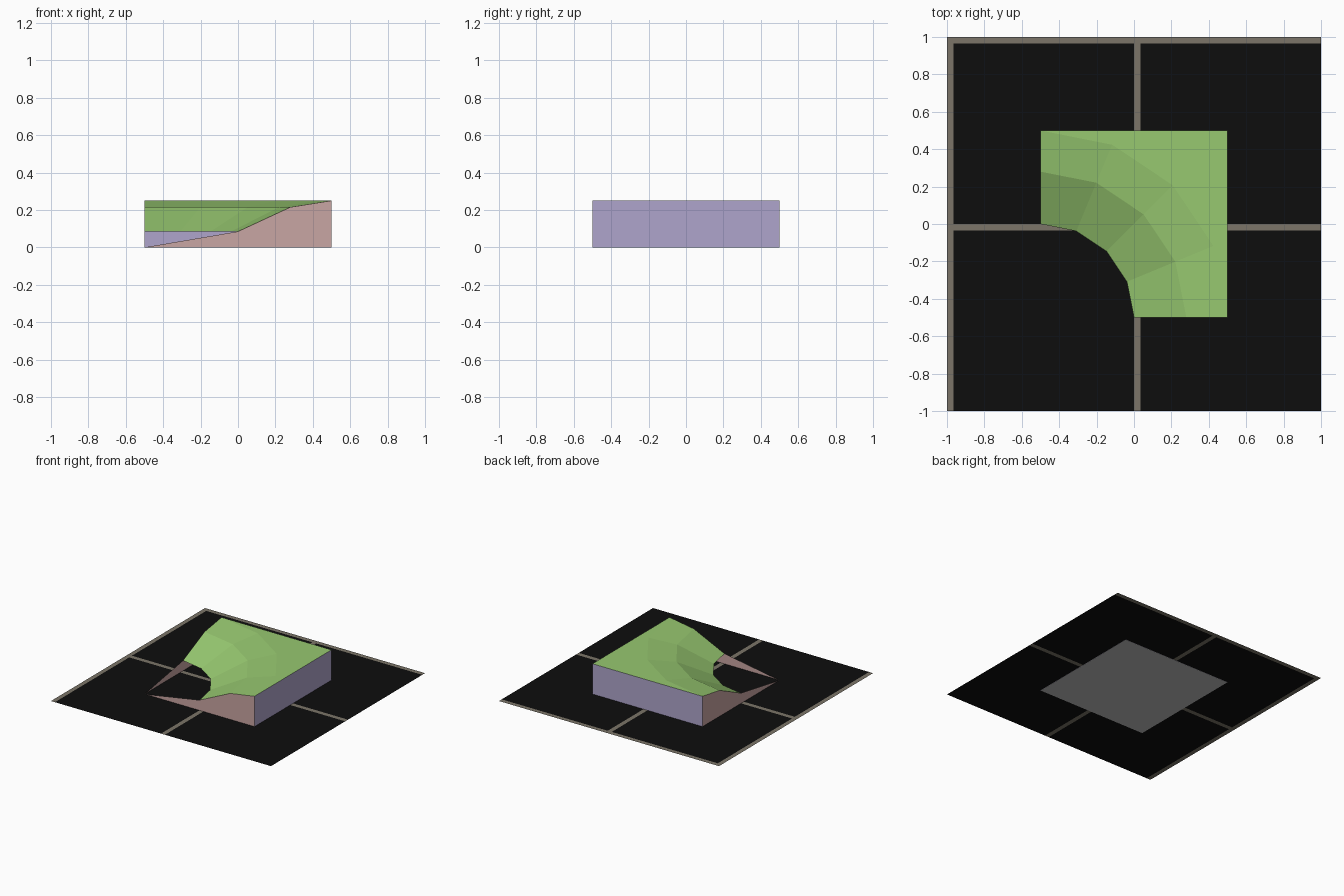
import bpy, math

if "Cube" in bpy.data.objects:
    bpy.data.objects.remove(bpy.data.objects["Cube"])


def srgb(r, g, b):
    f = lambda c: c / 12.92 if c <= 0.04045 else ((c + 0.055) / 1.055) ** 2.4
    return tuple(f(c / 255) for c in (r, g, b)) + (1,)


def material(name, rgb):
    m = bpy.data.materials.new(name)
    m.diffuse_color = srgb(*rgb)
    m.use_nodes = True
    m.node_tree.nodes["Principled BSDF"].inputs["Base Color"].default_value = m.diffuse_color
    return m


black = material("black panel", (13, 13, 13))
tan = material("tan stripe", (124, 117, 104))
green = material("green top", (151, 200, 112))
pink = material("pink side", (201, 166, 163))
lavender = material("lavender side", (175, 165, 204))
gray = material("gray base", (190, 190, 190))


def add(name, verts, faces, mats, rule=None):
    me = bpy.data.meshes.new(name)
    me.from_pydata(verts, [], faces)
    for m in mats:
        me.materials.append(m)
    if rule:
        for i, p in enumerate(me.polygons):
            p.material_index = rule(p.center)
    ob = bpy.data.objects.new(name, me)
    bpy.context.collection.objects.link(ob)
    return ob


# Ground sheet: four black panels, each with a stripe on its left and back edge
S, G = 0.036, 0.001
xs = [-1, -1 + S, 0, S, 1]
ys = [-1, -S, 0, 1 - S, 1]
add("ground_sheet",
    [(x, y, G) for y in ys for x in xs],
    [(r * 5 + c, r * 5 + c + 1, r * 5 + c + 6, r * 5 + c + 5)
     for r in range(4) for c in range(4)],
    [black, tan],
    lambda c: int((c.x % 1) < S or (c.y % 1) > 1 - S))

# Square underside of the tile
H = 0.5
add("tile_base", [(-H, -H, 0), (-H, H, 0), (H, H, 0), (H, -H, 0)],
    [(0, 1, 2, 3)], [gray])

# Curved slope: profile (radius, height) swept a quarter turn about the front left corner
profile = [(0.5, 0.085), (0.78, 0.215), (1.0, 0.25)]
STEPS = 4
N = STEPS + 1
verts = []
for r, z in profile:
    for i in range(N):
        a = math.pi / 2 * i / STEPS
        verts.append((-H + r * math.cos(a), -H + r * math.sin(a), z))
faces = [(k * N + i, (k + 1) * N + i, (k + 1) * N + i + 1, k * N + i + 1)
         for k in range(2) for i in range(STEPS)]
# flat corner fans out from the last ring
verts.append((H, H, 0.25))
faces += [(2 * N + i, len(verts) - 1, 2 * N + i + 1) for i in range(STEPS)]
add("curved_top", verts, faces, [green])

# Front and left walls follow the slope profile; they are open on the inside
edge = [(0, 0), (1, 0)] + [(r, z) for r, z in reversed(profile)]
loop = tuple(range(len(edge)))
add("front_wall", [(-H + r, -H, z) for r, z in edge], [loop], [pink])
add("left_wall", [(-H, -H + r, z) for r, z in edge], [loop[::-1]], [pink])

# Plain right and back walls
add("right_wall", [(H, -H, 0), (H, H, 0), (H, H, 0.25), (H, -H, 0.25)],
    [(0, 1, 2, 3)], [lavender])
add("back_wall", [(H, H, 0), (-H, H, 0), (-H, H, 0.25), (H, H, 0.25)],
    [(0, 1, 2, 3)], [lavender])
